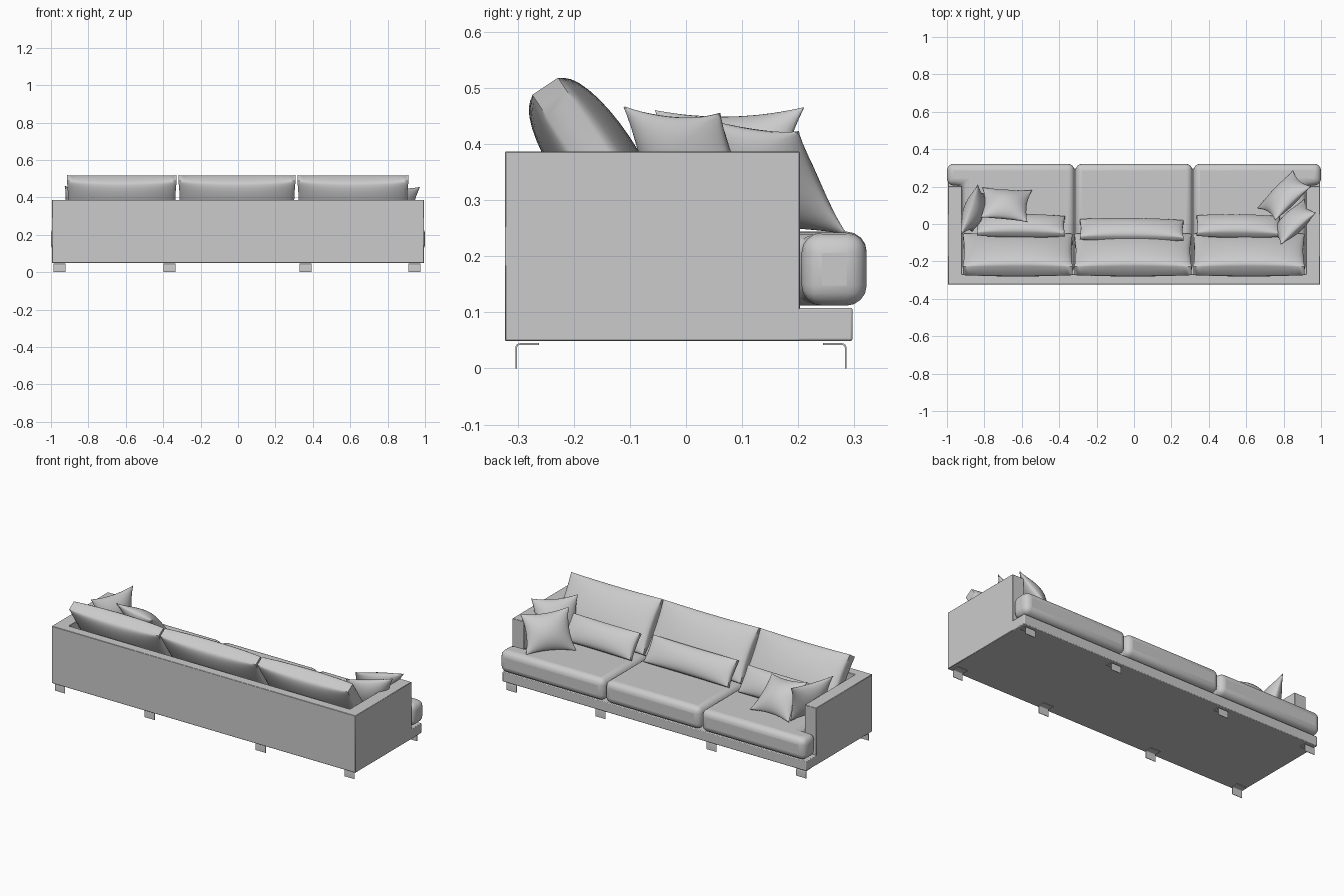
import bpy, bmesh, math
from mathutils import Vector

if "Cube" in bpy.data.objects:
    bpy.data.objects.remove(bpy.data.objects["Cube"])


def finish(name, bm, bevel=0, segments=3, angle=40):
    bmesh.ops.recalc_face_normals(bm, faces=bm.faces)
    mesh = bpy.data.meshes.new(name)
    bm.to_mesh(mesh)
    bm.free()
    ob = bpy.data.objects.new(name, mesh)
    bpy.context.collection.objects.link(ob)
    if bevel:
        mod = ob.modifiers.new("bevel", "BEVEL")
        mod.width, mod.segments = bevel, segments
        mod.limit_method = "ANGLE"
    bpy.ops.object.select_all(action="DESELECT")
    ob.select_set(True)
    bpy.context.view_layer.objects.active = ob
    bpy.ops.object.shade_smooth_by_angle(angle=math.radians(angle))
    return ob


def slab(name, outline, z0, z1, **kw):
    """Upright extrusion of an x-y outline."""
    bm = bmesh.new()
    face = bm.faces.new([bm.verts.new((x, y, z0)) for x, y in outline])
    top = bmesh.ops.extrude_face_region(bm, geom=[face])["geom"]
    for v in top:
        if isinstance(v, bmesh.types.BMVert):
            v.co.z = z1
    return finish(name, bm, **kw)


def cushion(name, bl, br, tl, tr, thick, edge, pinch, power=0.5, n=16, angle=40):
    """Stuffed cushion on four corners: swollen middle, border of width 'edge', drawn-in sides."""
    bl, br, tl, tr = map(Vector, (bl, br, tl, tr))
    normal = ((br + tr - bl - tl).cross(tl + tr - bl - br)).normalized()
    bm = bmesh.new()
    sheets = []
    for side in (1, -1):
        grid = []
        for j in range(n + 1):
            v = math.sin(math.pi * (j / n - 0.5))
            row = []
            for i in range(n + 1):
                u = math.sin(math.pi * (i / n - 0.5))
                a = (1 + u * (1 - pinch * (1 - v * v))) / 2
                b = (1 + v * (1 - pinch * (1 - u * u))) / 2
                swell = max(0, (1 - u * u) * (1 - v * v)) ** power
                h = (edge + (thick - edge) * swell) / 2
                p = bl.lerp(br, a).lerp(tl.lerp(tr, a), b)
                row.append(bm.verts.new(p + normal * h * side))
            grid.append(row)
        for j in range(n):
            for i in range(n):
                bm.faces.new((grid[j][i], grid[j][i + 1], grid[j + 1][i + 1], grid[j + 1][i]))
        sheets.append(grid)
    # side band between the two sheets
    ring = ([(0, i) for i in range(n)] + [(j, n) for j in range(n)]
            + [(n, i) for i in range(n, 0, -1)] + [(j, 0) for j in range(n, 0, -1)])
    f, k = sheets
    for (a, b), (c, d) in zip(ring, ring[1:] + ring[:1]):
        bm.faces.new((f[a][b], f[c][d], k[c][d], k[a][b]))
    return finish(name, bm, angle=angle)


# base plinth
W, BACK, ARM_Y = 0.995, -0.323, 0.203
slab("base", [(-W, BACK), (W, BACK), (W, 0.297), (-W, 0.297)], 0.049, 0.108,
     bevel=0.004, segments=2)

# arms and back as one U-shaped shell
IN, BIN = 0.92, -0.268
slab("arms_and_back", [(-W, BACK), (W, BACK), (W, ARM_Y), (IN, ARM_Y),
                       (IN, BIN), (-IN, BIN), (-IN, ARM_Y), (-W, ARM_Y)],
     0.049, 0.387, bevel=0.002, segments=1)

# seat cushions: middle one plain, outer ones wrap round the arm fronts
F, R = 0.322, -0.262
slab("seat_middle", [(-0.313, R), (0.313, R), (0.313, F), (-0.313, F)], 0.112, 0.244,
     bevel=0.036, segments=4)
for s, side in ((-1, "left"), (1, "right")):
    pts = [(0.318, R), (0.917, R), (0.917, 0.206), (1.0, 0.206), (1.0, F), (0.318, F)]
    slab("seat_" + side, [(x * s, y) for x, y in pts], 0.112, 0.242,
         bevel=0.036, segments=4)

# leaning back cushions
for name, x0, x1 in (("left", -0.915, -0.328), ("middle", -0.319, 0.308), ("right", 0.317, 0.912)):
    cushion("back_cushion_" + name, (x0, -0.075, 0.24), (x1, -0.075, 0.24),
            (x0, -0.251, 0.503), (x1, -0.251, 0.503), 0.15, 0.055, 0.025)

# lumbar pillows
for name, x0, x1, dy in (("left", -0.84, -0.37, 0.022), ("middle", -0.29, 0.265, 0),
                         ("right", 0.335, 0.78, 0.02)):
    cushion("lumbar_pillow_" + name, (x0, 0.018 + dy, 0.25), (x1, 0.012 + dy, 0.25),
            (x0, -0.075 + dy, 0.375), (x1, -0.08 + dy, 0.375), 0.1, 0.02, 0.02)

# square throw pillows with pointed corners
throws = {
    "right_front": ((0.85, 0.285, 0.24), (0.66, 0.085, 0.24), (0.945, 0.2, 0.422), (0.755, 0.02, 0.45)),
    "right_rear": ((0.91, 0.13, 0.245), (0.73, -0.05, 0.245), (0.972, 0.06, 0.455), (0.785, -0.11, 0.466)),
    "left_side": ((-0.865, -0.04, 0.245), (-0.80, 0.165, 0.245), (-0.925, -0.055, 0.46), (-0.835, 0.21, 0.465)),
    "left_front": ((-0.81, 0.195, 0.25), (-0.545, 0.18, 0.25), (-0.82, 0.035, 0.43), (-0.57, 0.01, 0.405)),
}
for name, c in throws.items():
    cushion("throw_pillow_" + name, *c, 0.11, 0.004, 0.13, power=0.65, angle=50)

# bent sheet-metal legs
T, LEG_W, RAD = 0.003, 0.065, 0.008


def leg(name, x, y, d):
    """Vertical plate at y with a flange running in direction d."""
    path = [(0, 0)]
    for r, order in ((RAD, 1), (RAD - T, -1)):
        arc = [(RAD - r * math.cos(a), 0.045 - RAD + r * math.sin(a))
               for a in [i * math.pi / 8 for i in range(5)]]
        run = [*arc, (0.042, 0.045 - RAD + r)]
        path += run[::order]
    path.append((T, 0))
    bm = bmesh.new()
    face = bm.faces.new([bm.verts.new((x - LEG_W / 2, y + d * p, z)) for p, z in path])
    ext = bmesh.ops.extrude_face_region(bm, geom=[face])["geom"]
    bmesh.ops.translate(bm, vec=(LEG_W, 0, 0),
                        verts=[v for v in ext if isinstance(v, bmesh.types.BMVert)])
    finish(name, bm, angle=30)


for i, x in enumerate((-0.954, -0.366, 0.361, 0.943)):
    leg(f"front_leg_{i + 1}", x, 0.286, -1)
    leg(f"rear_leg_{i + 1}", x, -0.304, 1)
